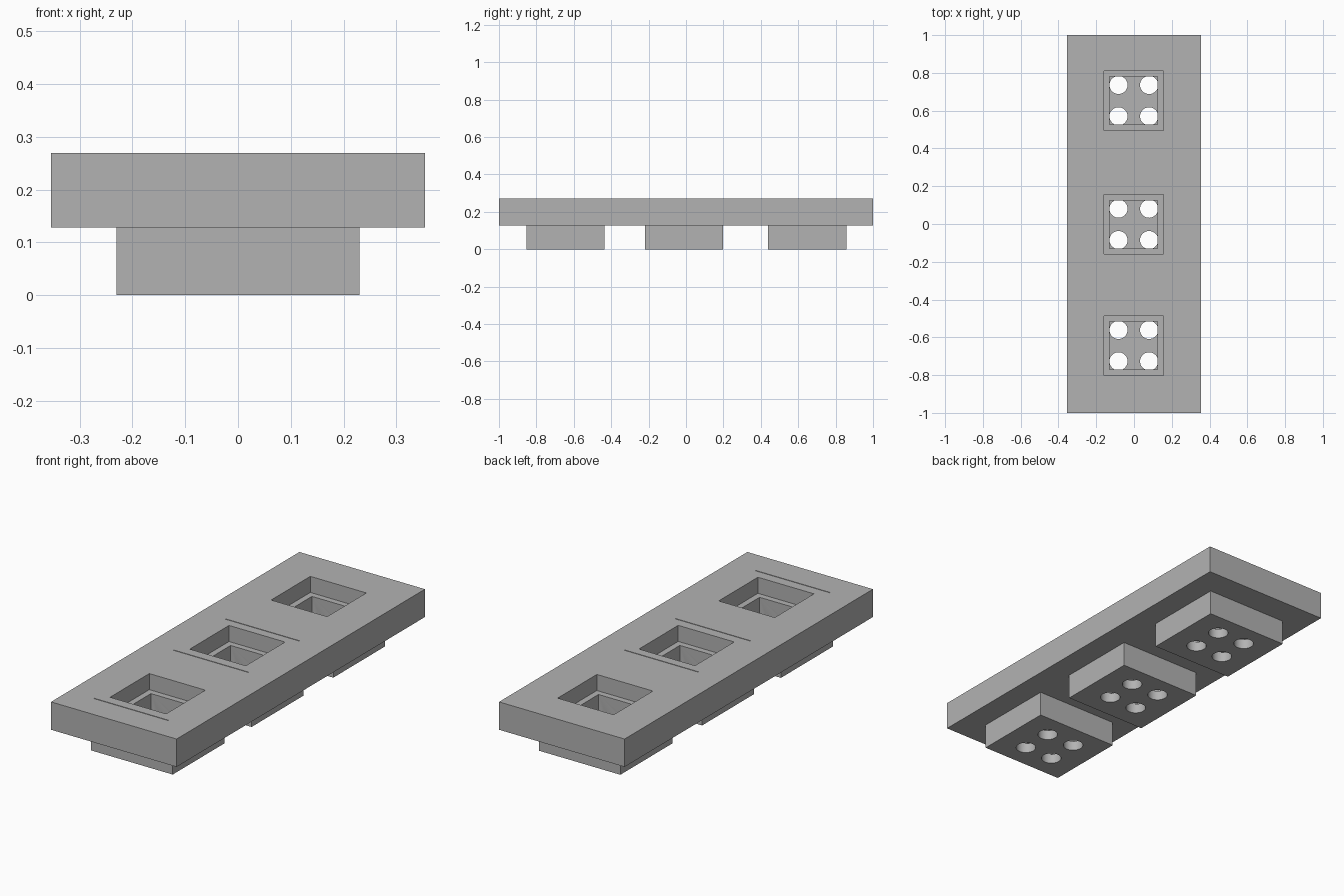
import bpy
import bmesh
from mathutils import Matrix, Vector

cube = bpy.data.objects.get("Cube")
if cube:
    bpy.data.objects.remove(cube, do_unlink=True)

grey = bpy.data.materials.new("plain_grey")
grey.use_nodes = True
grey.diffuse_color = (0.45, 0.45, 0.45, 1)
grey.node_tree.nodes["Principled BSDF"].inputs["Base Color"].default_value = grey.diffuse_color


def finish(name, bm):
    mesh = bpy.data.meshes.new(name)
    bm.to_mesh(mesh)
    bm.free()
    mesh.materials.append(grey)
    obj = bpy.data.objects.new(name, mesh)
    bpy.context.collection.objects.link(obj)
    return obj


def box(name, x, y, z):
    """Box from (low, high) ranges on each axis."""
    bm = bmesh.new()
    mid = Vector([(r[0] + r[1]) / 2 for r in (x, y, z)])
    size = [r[1] - r[0] for r in (x, y, z)]
    bmesh.ops.create_cube(bm, size=1, matrix=Matrix.Translation(mid) @ Matrix.Diagonal((*size, 1)))
    return finish(name, bm)


def peg(name, x, y, low, high, radius):
    bm = bmesh.new()
    bmesh.ops.create_cone(bm, cap_ends=True, segments=32, radius1=radius, radius2=radius,
                          depth=high - low, matrix=Matrix.Translation((x, y, (low + high) / 2)))
    return finish(name, bm)


def combine(target, tool, operation):
    """Apply a boolean and remove the helper."""
    mod = target.modifiers.new(operation.lower(), "BOOLEAN")
    mod.operation = operation
    mod.solver = "EXACT"
    mod.object = tool
    bpy.context.view_layer.objects.active = target
    bpy.ops.object.modifier_apply(modifier=mod.name)
    bpy.data.objects.remove(tool, do_unlink=True)


TOP, UNDERSIDE, LEDGE, FLOOR = 0.27, 0.128, 0.188, 0.05

# Long plate
plate = box("socket_plate", (-0.354, 0.354), (-1, 1), (UNDERSIDE, TOP))

# Three feet under the plate
for y in (-0.645, -0.01, 0.648):
    foot = box("foot", (-0.23, 0.23), (y - 0.209, y + 0.209), (0, UNDERSIDE + 0.02))
    combine(plate, foot, "UNION")

# Stepped square sockets, each with four round holes through its floor
for y in (-0.644, -0.002, 0.653):
    for half, depth in ((0.158, LEDGE), (0.127, FLOOR)):
        pocket = box("pocket_cutter", (-half - 0.002, half - 0.002), (y - half, y + half), (depth, TOP + 0.1))
        combine(plate, pocket, "DIFFERENCE")
    for sx in (-1, 1):
        for sy in (-1, 1):
            hole = peg("hole_cutter", sx * 0.081 - 0.001, y + sy * 0.083, -0.05, FLOOR + 0.004, 0.048)
            combine(plate, hole, "DIFFERENCE")

# Fine score lines on the top
for y in (-0.855, -0.212, 0.204):
    groove = box("groove_cutter", (-0.215, 0.207), (y - 0.002, y + 0.002), (TOP - 0.004, TOP + 0.1))
    combine(plate, groove, "DIFFERENCE")

bpy.ops.object.select_all(action="DESELECT")
plate.select_set(True)
bpy.context.view_layer.objects.active = plate
bpy.ops.object.shade_smooth_by_angle()
